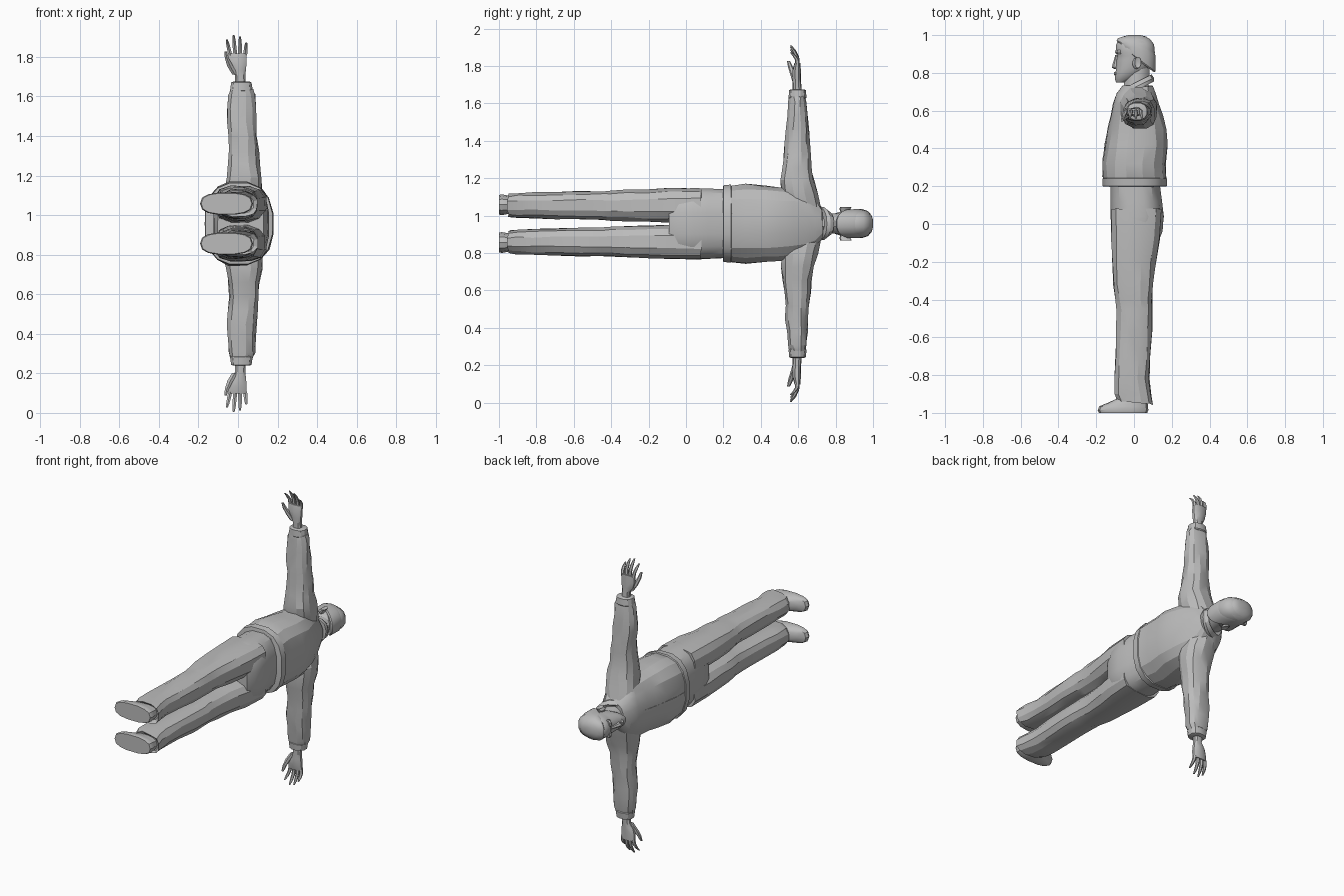
import bpy
import bmesh
import math
import random
from mathutils import Vector

random.seed(4)
if "Cube" in bpy.data.objects:
    bpy.data.objects.remove(bpy.data.objects["Cube"], do_unlink=True)

UNIT = 0.01        # tables below are in hundredths
MID_Z = 0.957      # the body lies on its side, its mirror plane is at this height

grey = bpy.data.materials.new("plain grey")
grey.use_nodes = True
grey.diffuse_color = (0.5, 0.5, 0.5, 1)
shader = next(n for n in grey.node_tree.nodes if n.type == "BSDF_PRINCIPLED")
shader.inputs["Base Color"].default_value = grey.diffuse_color
shader.inputs["Roughness"].default_value = 0.8


def power(value, exponent):
    return math.copysign(abs(value) ** exponent, value)


def loft(name, rings, across=False, side=1, sides=12, square=2.0, fold=0.0, angle=30):
    """Skin a row of rounded sections.
    Along the body a ring is (height, side range, depth range, tilt);
    across the body it is (side, depth range, height range, tilt)."""
    bm = bmesh.new()
    loops = []
    for t, a0, a1, b0, b1, *tilt in rings:
        loop = []
        for i in range(sides):
            turn = math.tau * (i + 0.5) / sides
            ra = (a1 - a0) / 2 * power(math.cos(turn), 2 / square)
            rb = (b1 - b0) / 2 * power(math.sin(turn), 2 / square)
            a, b = (a0 + a1) / 2 + ra, (b0 + b1) / 2 + rb
            along = t + (tilt[0] * rb if tilt else 0)
            lateral, depth, height = (along, a, b) if across else (a, b, along)
            point = Vector((depth, height, lateral * side))
            point += Vector([random.uniform(-fold, fold) for _ in range(3)])
            loop.append(bm.verts.new(point * UNIT + Vector((0, 0, MID_Z))))
        loops.append(loop)
    for low, high in zip(loops, loops[1:]):
        for i in range(sides):
            j = (i + 1) % sides
            bm.faces.new((low[i], low[j], high[j], high[i]))
    bm.faces.new(loops[0])
    bm.faces.new(loops[-1])
    bmesh.ops.recalc_face_normals(bm, faces=bm.faces)
    mesh = bpy.data.meshes.new(name)
    bm.to_mesh(mesh)
    bm.free()
    mesh.materials.append(grey)
    obj = bpy.data.objects.new(name, mesh)
    bpy.context.collection.objects.link(obj)
    bpy.ops.object.select_all(action="DESELECT")
    obj.select_set(True)
    bpy.context.view_layer.objects.active = obj
    bpy.ops.object.shade_smooth_by_angle(angle=math.radians(angle))
    return obj


def centred(rows):
    """Turn (height, half width, front, back, tilt) rows into full rings."""
    return [(h, -w, w, *rest) for h, w, *rest in rows]


def pair(name, rings, **options):
    for label, side in (("left", 1), ("right", -1)):
        loft(f"{label}_{name}", rings, side=side, **options)


# Jacket body, with a hem band
loft("jacket", centred([
    (20, 19, -15, 16), (23, 20.5, -16.5, 17.5), (32, 21.5, -16.8, 17),
    (42, 20.5, -15.5, 18), (50, 20, -14, 17.5), (57, 19.5, -12.5, 15.5),
    (64, 18, -11, 13), (69, 14, -9.5, 11.5), (73, 8, -6, 10)]),
    sides=16, square=2.5, fold=0.35, angle=20)
loft("jacket_hem", centred([
    (19.8, 20, -16, 17), (20, 20.8, -16.8, 17.6), (24, 21.2, -17, 17.8),
    (24.6, 20, -16, 17)]), sides=16, square=2.5)
loft("jacket_placket", centred([
    (25, 1.2, -17.3, -14), (34, 1.2, -17.2, -14), (52, 1.2, -14.2, -11),
    (66, 1.2, -10.6, -7)]), sides=4, square=2)

# Collar sloping down toward the throat
loft("collar", centred([
    (70.5, 9, -9, 10.5, 0.5), (72.5, 9, -9, 10.5, 0.5),
    (75, 7, -7.5, 9.3, 0.5), (74, 5.8, -6, 8, 0.5)]), sides=14, square=2.3)

# Sleeves and cuffs
pair("sleeve", [
    (9, -8, 11, 53, 72), (16, -7.5, 12.5, 51, 70.5), (23, -6, 12.5, 50.5, 68.5),
    (30, -5.2, 11, 51.5, 67), (37, -4.6, 10.5, 52.3, 67), (44, -5, 9.8, 53, 66),
    (51, -5.6, 9.3, 53, 65.6), (58, -5.5, 9, 54, 65), (65, -5, 8.6, 54.5, 64.6),
    (68, -4, 7.5, 55, 64)], across=True, square=2.4, fold=0.45, angle=20)
pair("cuff", [
    (66.8, -3.5, 7, 55.2, 64), (67.4, -4.2, 7.6, 54.7, 64.6),
    (71.4, -3.6, 7, 55, 64.2), (71.8, -2.5, 6, 56, 63.4)], across=True, square=2.4)

# Hands: palm, four curled fingers and a thumb
pair("palm", [
    (70, -1.5, 4, 57, 62), (75, -1.6, 3.8, 57, 61.6), (78, -4, 4.2, 57, 61.5),
    (82, -5, 4.6, 57, 61.4), (86, -5, 4.6, 58, 61.2)],
    across=True, sides=10, square=2.4)
tips = {"index": (-5.6, 93), "middle": (-2.2, 95.3), "ring": (1, 94.5), "little": (4.2, 91.5)}
for number, (finger, (tip, reach)) in enumerate(tips.items()):
    root = -3.9 + 2.5 * number
    rows = []
    for share, drop, radius in ((0, 59.6, 1.2), (0.4, 59.4, 1.1), (0.75, 57.8, 0.95), (1, 56, 0.5)):
        middle = root + (tip - root) * share
        rows.append((85 + (reach - 85) * share, middle - radius, middle + radius,
                     drop - radius, drop + radius))
    pair(finger + "_finger", rows, across=True, sides=6)
pair("thumb", [
    (75.5, -3.2, 0, 57, 60), (79.5, -5.6, -2.2, 55.8, 59.2),
    (83.5, -6.8, -4.4, 54.6, 57.4), (87, -7, -5.6, 54, 55.6)],
    across=True, sides=6)

# Trousers: hips and two legs
loft("trouser_seat", centred([
    (23, 18.5, -12.5, 13.5), (12, 19, -12.6, 15), (4, 19.2, -12.6, 16),
    (-4, 18.8, -12, 15.2), (-9, 17.5, -10.5, 13)]), sides=16, square=2.7, fold=0.15)
pair("trouser_leg", [
    (8, 1, 19.2, -12.4, 15), (-8, 0.5, 19.2, -12.3, 14), (-20, 0.8, 18.7, -11.8, 11.8),
    (-32, 1.3, 18.2, -11.2, 10.3), (-40, 1.6, 17.7, -10, 9.8), (-45, 2, 17.6, -9.3, 10),
    (-56, 2, 17.6, -9.5, 9.7), (-70, 2.4, 17.2, -10, 8.8), (-82, 2.8, 16.8, -10.4, 8.2),
    (-90, 3, 16.5, -10.5, 9.2), (-94.5, 3.6, 16, -9, 10, -0.1),
    (-93, 5, 14.5, -7, 8)], square=2.6, fold=0.35, angle=20)

# Shoes
pair("shoe", [
    (-100, 4.8, 15.4, -18.6, 7), (-98.6, 4.4, 15.8, -19.2, 7.6),
    (-96.5, 4.8, 15.4, -18.4, 7.4), (-94.5, 5.2, 15, -13.5, 7.2),
    (-92, 5.6, 14.4, -8, 7)], sides=14, square=2.6)

# Neck and skull
loft("neck", centred([
    (68, 6, -5, 8), (75, 5.6, -5.5, 8), (80, 5.5, -4.5, 8.5), (85, 5.5, -3, 8.5)]))
loft("head", centred([
    (75, 2.3, -9.6, -4), (77, 4.2, -10.3, 0), (80, 5.7, -9.9, 4.5),
    (83, 6.6, -9.6, 8.5), (87, 7.2, -9.3, 10.6), (89, 7.4, -9, 11),
    (91, 7.6, -9.9, 11.2), (95, 7.4, -9.6, 10.8), (98, 5.8, -8, 8.6),
    (99.5, 3, -5, 5)]), sides=16, square=2.3, angle=40)

# Hair, low at the nape and high on the forehead
loft("hair", centred([
    (86.5, 6.9, -6, 10.8, -0.75), (88, 7.7, -8.3, 11.5, -0.75),
    (93, 7.9, -9.4, 11.6, -0.4), (97, 6.8, -8.6, 9.6, -0.15),
    (99.2, 4.6, -6, 6.6), (100, 2, -3, 3.4)]), sides=16, square=2.3, angle=40)

# Face details
loft("nose", centred([
    (82, 1.3, -10.2, -8), (82.8, 1.7, -11.7, -8), (84, 1.3, -11.5, -8),
    (89.5, 0.8, -9.9, -8)]), sides=6)
loft("lips", centred([
    (78.6, 1.8, -10.4, -8), (79.5, 2.4, -10.8, -8), (80.6, 1.6, -10.5, -8)]), sides=8)
pair("brow", [
    (90, 1, 5.6, -9.6, -6), (91, 0.8, 6, -10.3, -6), (92, 1, 5.6, -9.8, -6)], sides=8)
pair("ear", [
    (6.3, -0.5, 2.5, 82.5, 87), (7.8, -0.8, 3.2, 82, 88), (9, 0.4, 3.8, 82.5, 88.6),
    (8.6, 1.2, 3.2, 83.5, 87.6)], across=True, sides=10)
